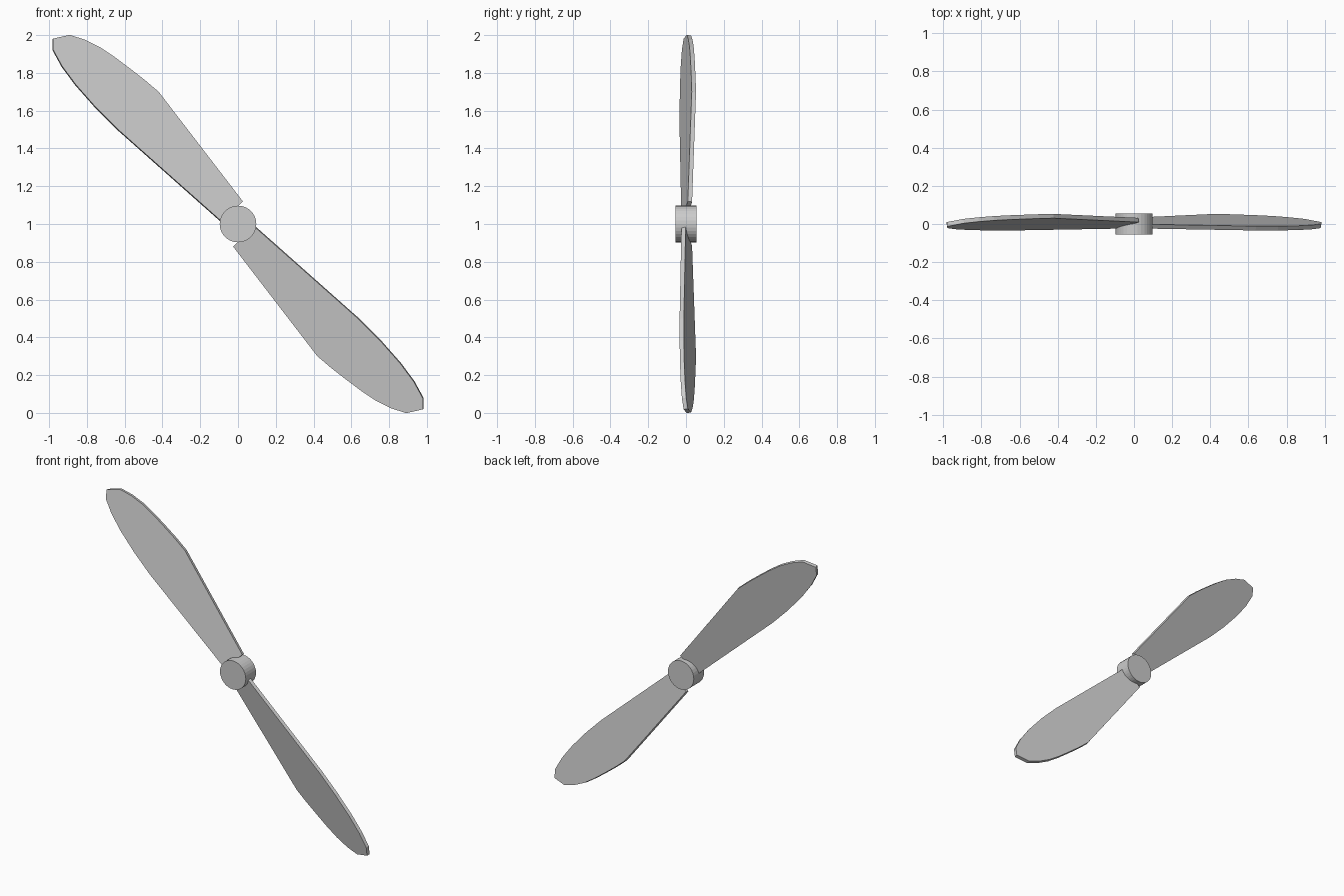
import bpy, bmesh, math
from mathutils import Vector

if "Cube" in bpy.data.objects:
    bpy.data.objects.remove(bpy.data.objects["Cube"])

HUB_Z = 1.0
PITCH = math.atan(0.22)      # tilt of the flat blade about its length
THICK = 0.023

# Front-face outline: (distance along blade, offset across blade)
OUTLINE = [
    (0.067, 0.103), (0.792, 0.198), (0.89, 0.190), (0.985, 0.178),
    (1.085, 0.164), (1.18, 0.145), (1.265, 0.116), (1.338, 0.078),
    (1.386, 0.002), (1.345, -0.039), (1.25, -0.067), (1.13, -0.085),
    (0.97, -0.095), (0.806, -0.095), (0.067, -0.051),
]
ALONG = Vector((-1, 0, 1)).normalized()
ACROSS = Vector((1, 0, 1)).normalized()
BACK = Vector((0, 1, 0))


def make_object(name, bm):
    bmesh.ops.recalc_face_normals(bm, faces=bm.faces)
    mesh = bpy.data.meshes.new(name)
    bm.to_mesh(mesh)
    bm.free()
    obj = bpy.data.objects.new(name, mesh)
    bpy.context.collection.objects.link(obj)
    obj.location.z = HUB_Z
    return obj


def blade(name, turn):
    bm = bmesh.new()
    front = [bm.verts.new(ALONG * u + ACROSS * v
                          + BACK * (-0.013 + math.tan(PITCH) * v))
             for u, v in OUTLINE]
    face = bm.faces.new(front)
    # thicken the plate square to its pitched face
    out = bmesh.ops.extrude_face_region(bm, geom=[face], use_keep_orig=True)
    moved = [g for g in out["geom"] if isinstance(g, bmesh.types.BMVert)]
    offset = (BACK * math.cos(PITCH) - ACROSS * math.sin(PITCH)) * THICK
    bmesh.ops.translate(bm, verts=moved, vec=offset)
    obj = make_object(name, bm)
    obj.rotation_euler.y = turn


# Two opposed blades
blade("upper_blade", 0)
blade("lower_blade", math.pi)

# Cylindrical hub along the y axis
bpy.ops.mesh.primitive_cylinder_add(vertices=32, radius=0.097, depth=0.11,
                                    location=(0, 0, HUB_Z),
                                    rotation=(math.pi / 2, 0, 0))
bpy.context.object.name = "hub"
